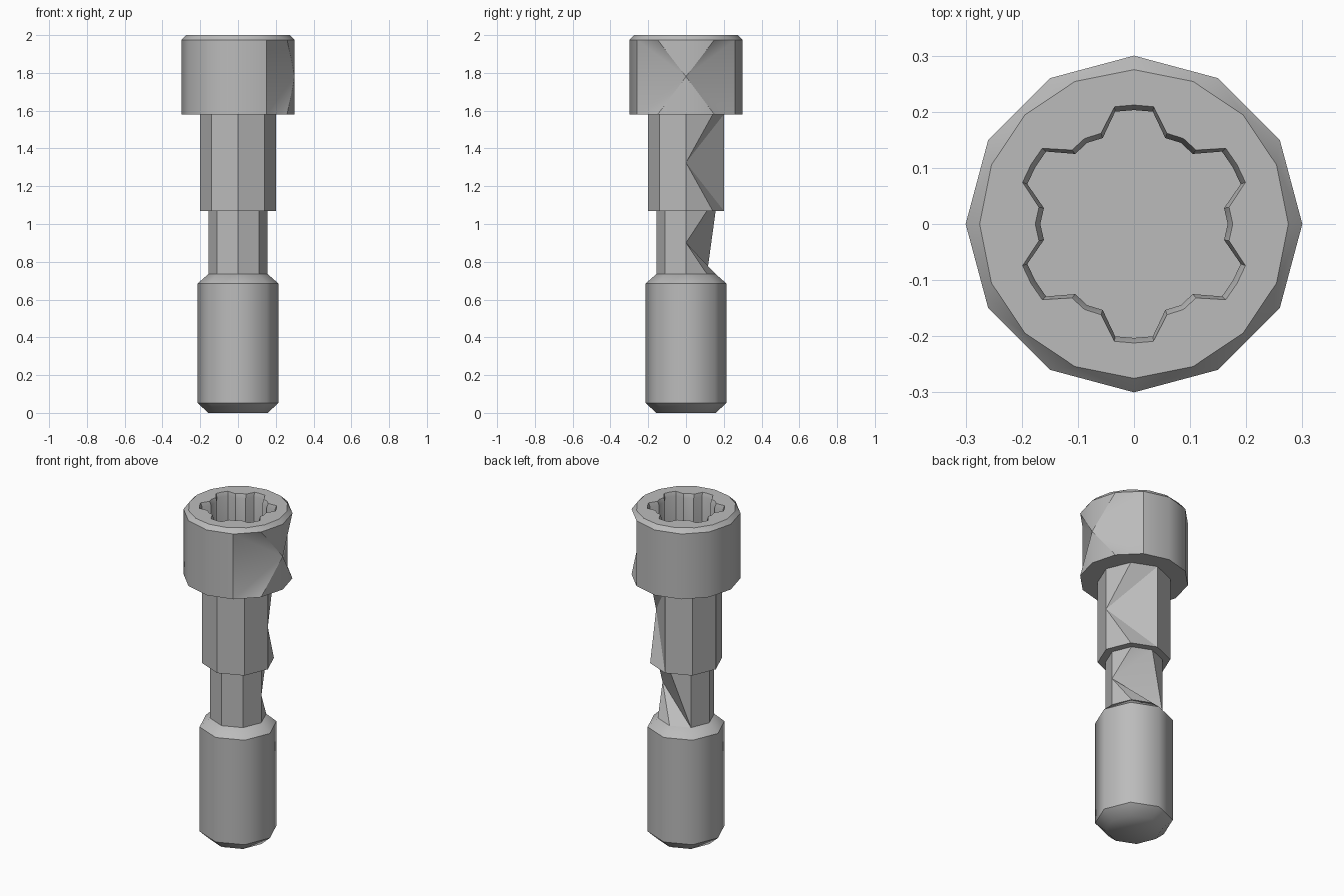
import bpy, bmesh, math

if "Cube" in bpy.data.objects:
    bpy.data.objects.remove(bpy.data.objects["Cube"], do_unlink=True)

steel = bpy.data.materials.new("grey_steel")
steel.use_nodes = True
grey = (0.5, 0.5, 0.5, 1)
steel.diffuse_color = grey
steel.node_tree.nodes["Principled BSDF"].inputs["Base Color"].default_value = grey


def polar(bm, points, z):
    """Ring of vertices from (degrees, radius) pairs."""
    return [bm.verts.new((r * math.cos(math.radians(a)), r * math.sin(math.radians(a)), z))
            for a, r in points]


def ring(bm, sides, radius, z):
    return polar(bm, [(360 * i / sides, radius) for i in range(sides)], z)


def stitch(bm, lo, hi, skip=()):
    """Join two rings with quads, leaving out the skipped sides."""
    n = len(lo)
    for i in range(n):
        if i not in skip:
            j = (i + 1) % n
            bm.faces.new((lo[i], lo[j], hi[j], hi[i]))


def zipper(bm, a, b):
    """Join two rings of different counts with triangles, in order of angle."""
    i = j = 0
    while i < len(a) or j < len(b):
        va, vb = a[i % len(a)], b[j % len(b)]
        if j >= len(b) or (i < len(a) and (i + 1) / len(a) <= (j + 1) / len(b)):
            i += 1
            bm.faces.new((va, a[i % len(a)], vb))
        else:
            j += 1
            bm.faces.new((va, b[j % len(b)], vb))


def fan(bm, centre, path):
    for u, v in zip(path, path[1:]):
        bm.faces.new((centre, u, v))


def finish(name, bm, angle):
    bmesh.ops.recalc_face_normals(bm, faces=bm.faces)
    mesh = bpy.data.meshes.new(name)
    bm.to_mesh(mesh)
    bm.free()
    mesh.materials.append(steel)
    obj = bpy.data.objects.new(name, mesh)
    bpy.context.collection.objects.link(obj)
    bpy.ops.object.select_all(action='DESELECT')
    obj.select_set(True)
    bpy.context.view_layer.objects.active = obj
    bpy.ops.object.shade_smooth_by_angle(angle=math.radians(angle))


# Head: twelve-sided, with a creased side and a six-lobed socket
bm = bmesh.new()
lo, hi = ring(bm, 12, 0.3, 1.58), ring(bm, 12, 0.3, 1.975)
rim = ring(bm, 16, 0.275, 2.0)
stitch(bm, lo, hi, skip=(0, 1, 10, 11))
mid = bm.verts.new((0.3, 0, 1.78))
for s in (1, -1):
    fan(bm, mid, [lo[0], lo[s], lo[2 * s], hi[2 * s], hi[s], hi[0]])
bm.faces.new(lo)
zipper(bm, hi, rim)


def lobes(grow):
    valley, lobe = 0.163 + grow, 0.203 + grow
    steps = ((0, valley + 0.004), (10, valley), (20.5, lobe), (30, lobe),
             (39.5, lobe), (50, valley))
    return [(60 * k + a, r) for k in range(6) for a, r in steps]


edge = polar(bm, lobes(0.009), 2.0)
wall = polar(bm, lobes(0), 1.975)
floor = polar(bm, lobes(0), 1.75)
zipper(bm, rim, edge)
stitch(bm, wall, edge)
stitch(bm, floor, wall)
bm.faces.new(floor)
finish("socket_head", bm, 30.5)

# Upper shank: octagon creased towards the back
bm = bmesh.new()
lo, hi = ring(bm, 8, 0.2, 1.07), ring(bm, 8, 0.2, 1.58)
stitch(bm, lo, hi, skip=(0, 1, 7))
mid = bm.verts.new((0.2, 0, 1.325))
fan(bm, mid, [lo[0], lo[1], lo[2], hi[2], hi[1], hi[0], hi[7], lo[7], lo[0]])
bm.faces.new(lo)
finish("upper_shank", bm, 30)

# Lower shank: thinner octagon with a deeper crease
bm = bmesh.new()
lo, hi = ring(bm, 8, 0.157, 0.735), ring(bm, 8, 0.157, 1.07)
stitch(bm, lo, hi, skip=(0, 1, 2, 7))
mid = bm.verts.new((0.157, 0, 0.9))
fan(bm, mid, [lo[0], lo[1], lo[2], lo[3], hi[2], hi[1], hi[0], hi[7], lo[7], lo[0]])
bm.faces.new((hi[2], lo[3], hi[3]))
finish("lower_shank", bm, 30)

# Threaded end: chamfered octagonal body
bm = bmesh.new()
rings = [ring(bm, 8, r, z) for r, z in
         ((0.157, 0), (0.214, 0.052), (0.214, 0.685), (0.157, 0.735))]
for lower, upper in zip(rings, rings[1:]):
    stitch(bm, lower, upper)
bm.faces.new(rings[0])
bm.faces.new(rings[-1])
finish("threaded_end", bm, 45.2)
